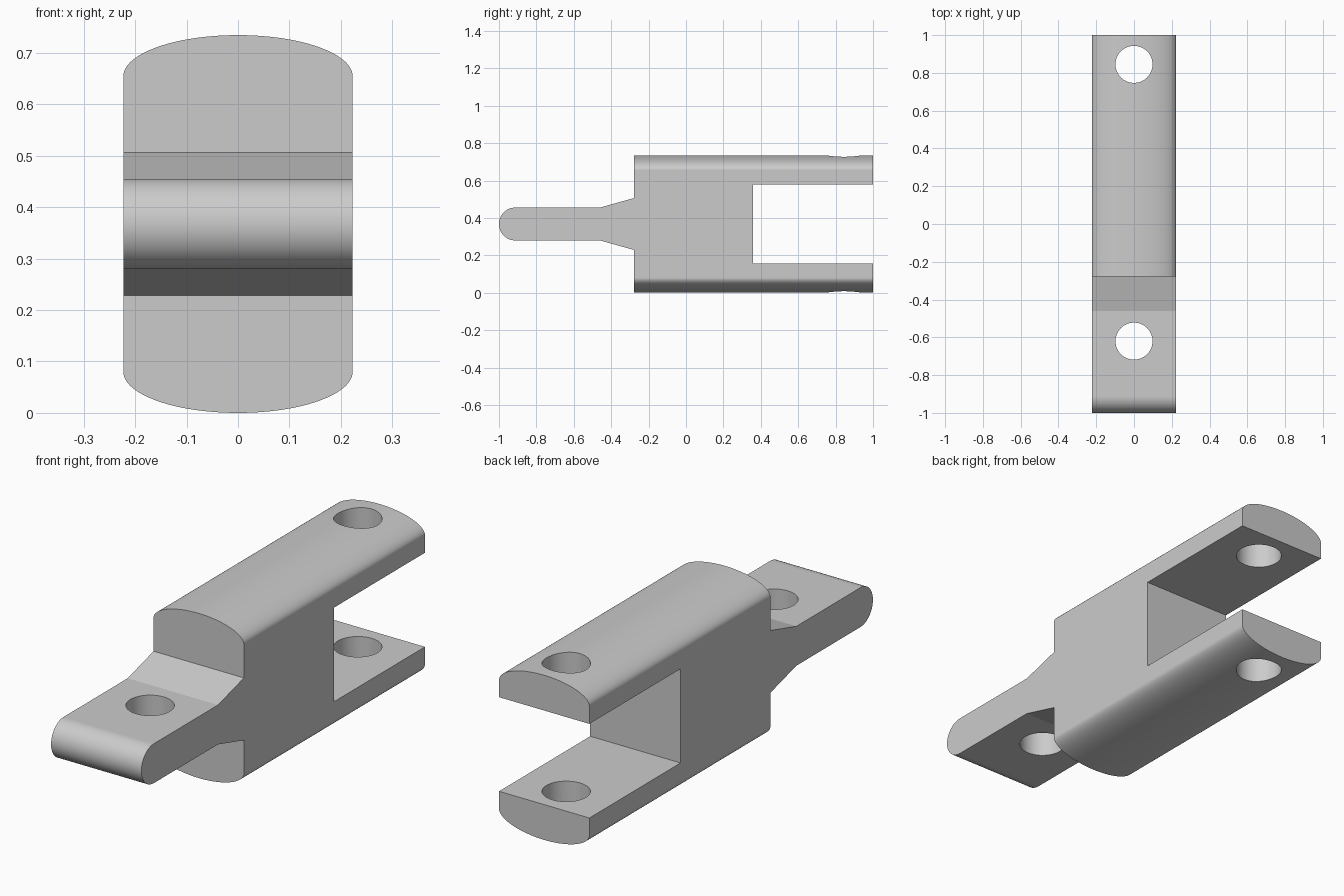
import bpy, bmesh, math
from mathutils import Matrix, Vector

default = bpy.data.objects.get("Cube")
if default:
    bpy.data.objects.remove(default, do_unlink=True)

HEIGHT, HALF_W = 0.735, 0.223
MID = HEIGHT / 2
HOLE_R = 0.098

gray = bpy.data.materials.new("plain gray")
gray.use_nodes = True
color = (0.6, 0.6, 0.6, 1)
gray.diffuse_color = color
gray.node_tree.nodes["Principled BSDF"].inputs["Base Color"].default_value = color


def add_object(name, bm):
    bmesh.ops.recalc_face_normals(bm, faces=bm.faces)
    mesh = bpy.data.meshes.new(name)
    bm.to_mesh(mesh)
    bm.free()
    mesh.materials.append(gray)
    obj = bpy.data.objects.new(name, mesh)
    bpy.context.collection.objects.link(obj)
    return obj


def extrude(name, points, direction):
    """Prism made from a closed 3D outline."""
    bm = bmesh.new()
    face = bm.faces.new([bm.verts.new(p) for p in points])
    new = bmesh.ops.extrude_face_region(bm, geom=[face])["geom"]
    bmesh.ops.translate(bm, vec=Vector(direction),
                        verts=[g for g in new if isinstance(g, bmesh.types.BMVert)])
    return add_object(name, bm)


def arc(cx, cz, rx, rz, start, end, steps):
    angles = [math.radians(start + (end - start) * i / steps) for i in range(steps + 1)]
    return [(cx + rx * math.cos(a), cz + rz * math.sin(a)) for a in angles]


def combine(obj, cutter, operation):
    mod = obj.modifiers.new(operation.title(), "BOOLEAN")
    mod.operation, mod.solver, mod.object = operation, "EXACT", cutter
    bpy.ops.object.select_all(action="DESELECT")
    obj.select_set(True)
    bpy.context.view_layer.objects.active = obj
    bpy.ops.object.modifier_apply(modifier=mod.name)
    bpy.data.objects.remove(cutter, do_unlink=True)


# Side outline: upper half from the slot to the nose, then its mirror image
tongue = 0.088
upper = [(0.357, 0.21), (1, 0.21), (1, MID + 0.1), (-0.277, MID + 0.1),
         (-0.277, 0.139), (-0.46, tongue)]
upper += arc(-1 + tongue, 0, tongue, tongue, 90, 180, 20)
outline = upper + [(y, -z) for y, z in reversed(upper[:-1])]
link = extrude("clevis_link", [(-0.4, y, MID + z) for y, z in outline], (0.8, 0, 0))

# Domed cross-section trims the top and bottom of the body
dome = 0.08
section = arc(0, HEIGHT - dome, HALF_W, dome, 0, 180, 96)
section += arc(0, dome, HALF_W, dome, 180, 360, 96)
body = extrude("section_trim", [(x, -1.2, z) for x, z in section], (0, 2.4, 0))
combine(link, body, "INTERSECT")

# Pin holes through the tongue and both fork arms
for y in (-0.62, 0.845):
    bm = bmesh.new()
    bmesh.ops.create_cone(bm, cap_ends=True, segments=64, radius1=HOLE_R, radius2=HOLE_R,
                          depth=2, matrix=Matrix.Translation((0, y, MID)))
    combine(link, add_object("hole_cutter", bm), "DIFFERENCE")

# Smooth curves, crisp edges
bpy.ops.object.shade_smooth_by_angle(angle=math.radians(10))
weighted = link.modifiers.new("Weighted Normal", "WEIGHTED_NORMAL")
weighted.keep_sharp = True
